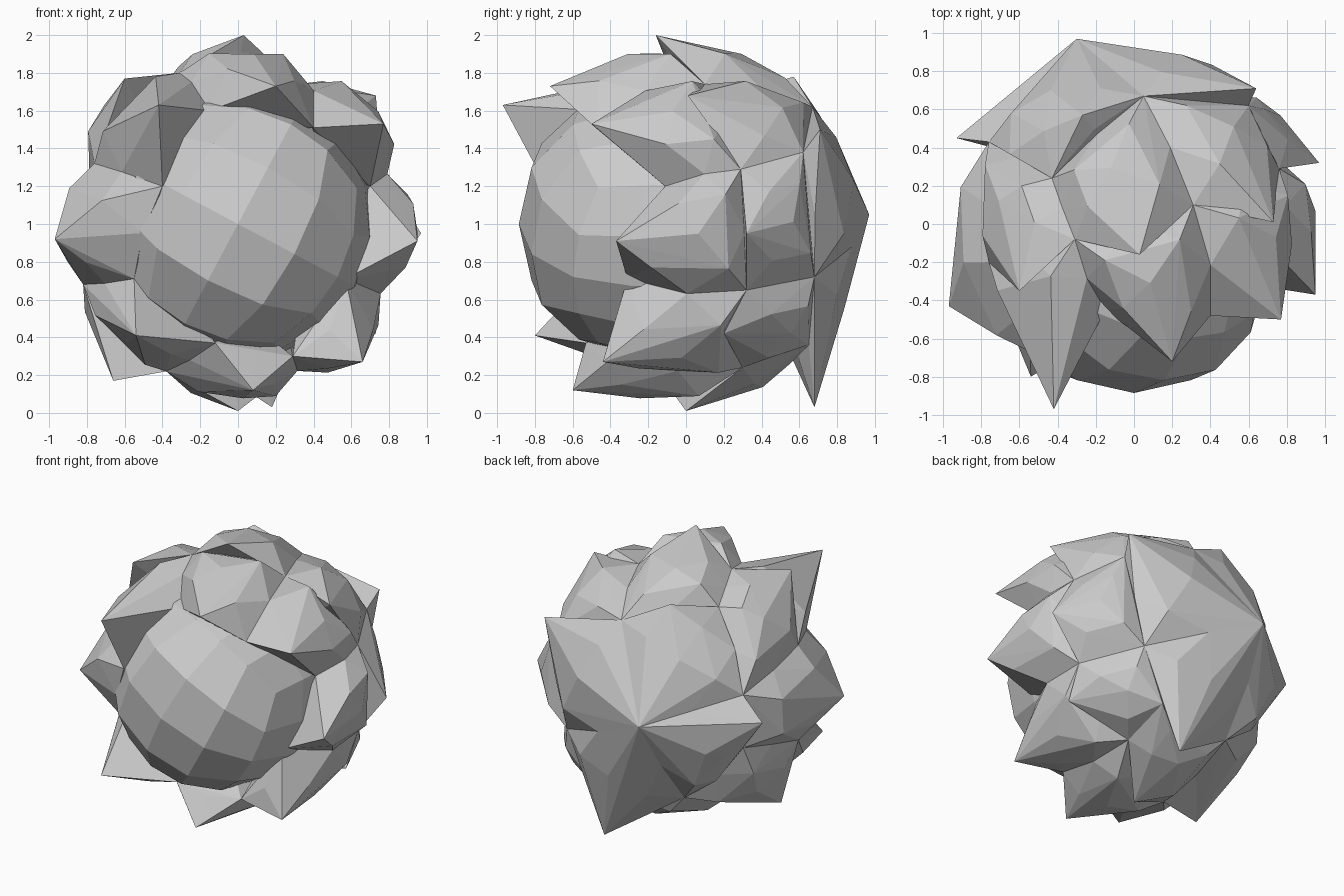
import bpy, bmesh, math
from mathutils import Vector, Matrix

if "Cube" in bpy.data.objects:
    bpy.data.objects.remove(bpy.data.objects["Cube"])

C = Vector((0, 0, 1))


def add_object(name, bm):
    bmesh.ops.recalc_face_normals(bm, faces=bm.faces)
    me = bpy.data.meshes.new(name)
    bm.to_mesh(me)
    bm.free()
    ob = bpy.data.objects.new(name, me)
    bpy.context.collection.objects.link(ob)
    return ob


def hull(name, pts):
    bm = bmesh.new()
    for p in pts:
        bm.verts.new(p)
    bmesh.ops.convex_hull(bm, input=bm.verts)
    loose = [v for v in bm.verts if not v.link_faces]
    bmesh.ops.delete(bm, geom=loose, context='VERTS')
    return add_object(name, bm)


def at(v, r):
    return C + (v - C).normalized() * r


# valleys where neighbouring tufts meet
J = {k: Vector(v) for k, v in dict(
    a=(0.40, -0.48, 1.51), b=(0.70, -0.11, 1.20), c=(0.57, -0.31, 0.71),
    d=(0.76, 0.29, 1.29), e=(0.74, 0.32, 0.65), f=(0.31, 0.10, 1.74),
    g=(-0.31, -0.08, 1.80), h=(0.05, 0.67, 1.62), i=(0.60, 0.62, 1.38),
    j=(-0.40, -0.74, 1.20), k=(-0.76, -0.20, 1.32), l=(-0.15, -0.45, 1.60),
    m=(-0.55, -0.52, 0.71), n=(-0.82, -0.12, 0.68), o=(-0.12, -0.53, 0.37),
    p=(-0.38, -0.15, 0.22), q=(0.29, -0.38, 0.30), r=(0.30, 0.30, 0.24),
    s=(-0.43, 0.24, 1.68), t=(-0.76, 0.43, 1.20), u=(-0.74, 0.40, 0.80),
    v=(-0.35, 0.52, 0.38), w=(0.30, 0.65, 0.36), x=(0.48, 0.68, 0.72),
    y=(-0.30, 0.97, 1.05)).items()}


def tuft(name, corners, tip, edge=0.84, bulge=0.935):
    """Domed tuft over its valley corners, drawn out to one raised tip."""
    cs = [J[k] for k in corners]
    mid = sum(cs, Vector()) / len(cs)
    pts = cs + [Vector(tip), at(mid, 0.5), at(mid, bulge + 0.02)]
    for a, b in zip(cs, cs[1:] + cs[:1]):
        pts.append(at((a + b) / 2, edge))
        pts.append(at(a.lerp(mid, 0.5), bulge))
    return hull(name, pts)


# faceted ball, bare at the front and drawn in under the tufts
bm = bmesh.new()
bmesh.ops.create_cube(bm, size=2)
bmesh.ops.subdivide_edges(bm, edges=bm.edges, cuts=3, use_grid_fill=True)
turn = Matrix.Rotation(math.radians(28), 3, 'Y')
for v in bm.verts:
    w = turn @ Vector([math.tan(c * math.pi / 4) for c in v.co]).normalized()
    ang = math.degrees(w.angle(Vector((0, -1, 0))))
    v.co = C + w * (0.885 - 0.16 * min(max((ang - 35) / 40, 0), 1))
add_object("ball", bm)

# ring of tufts framing the bare front
front = [("jkgl", (-0.42, -0.97, 1.63)), ("lafg", (0.20, -0.72, 1.73)),
         ("abdf", (0.77, -0.50, 1.53)), ("bced", (0.95, -0.37, 0.91)),
         ("cqre", (0.66, -0.44, 0.27)), ("oqrp", (0.08, -0.60, 0.12)),
         ("mopn", (-0.54, -0.80, 0.41)), ("jmnutk", (-0.97, -0.43, 0.92))]
for n, (c, tip) in enumerate(front):
    tuft(f"front_tuft_{n + 1}", c, tip)

# second ring, round the sides, top and underside
middle = [("kgst", (-0.60, -0.35, 1.77)), ("gfhs", (0.03, -0.16, 2.0)),
          ("fdih", (0.73, 0.01, 1.68)), ("dexi", (0.97, 0.32, 0.95)),
          ("erwx", (0.73, 0.20, 0.42)), ("rpvw", (0.0, 0.0, 0.01)),
          ("pnuv", (-0.66, -0.15, 0.17))]
for n, (c, tip) in enumerate(middle):
    tuft(f"middle_tuft_{n + 1}", c, tip)

# large tufts fanning out from the back point
back = [("ytsh", (-0.27, 0.57, 1.78)), ("yhix", (0.64, 0.71, 1.50)),
        ("yxwv", (0.18, 0.68, 0.03)), ("yvut", (-0.93, 0.45, 1.05))]
for n, (c, tip) in enumerate(back):
    tuft(f"back_tuft_{n + 1}", c, tip, 0.89, 0.93)
